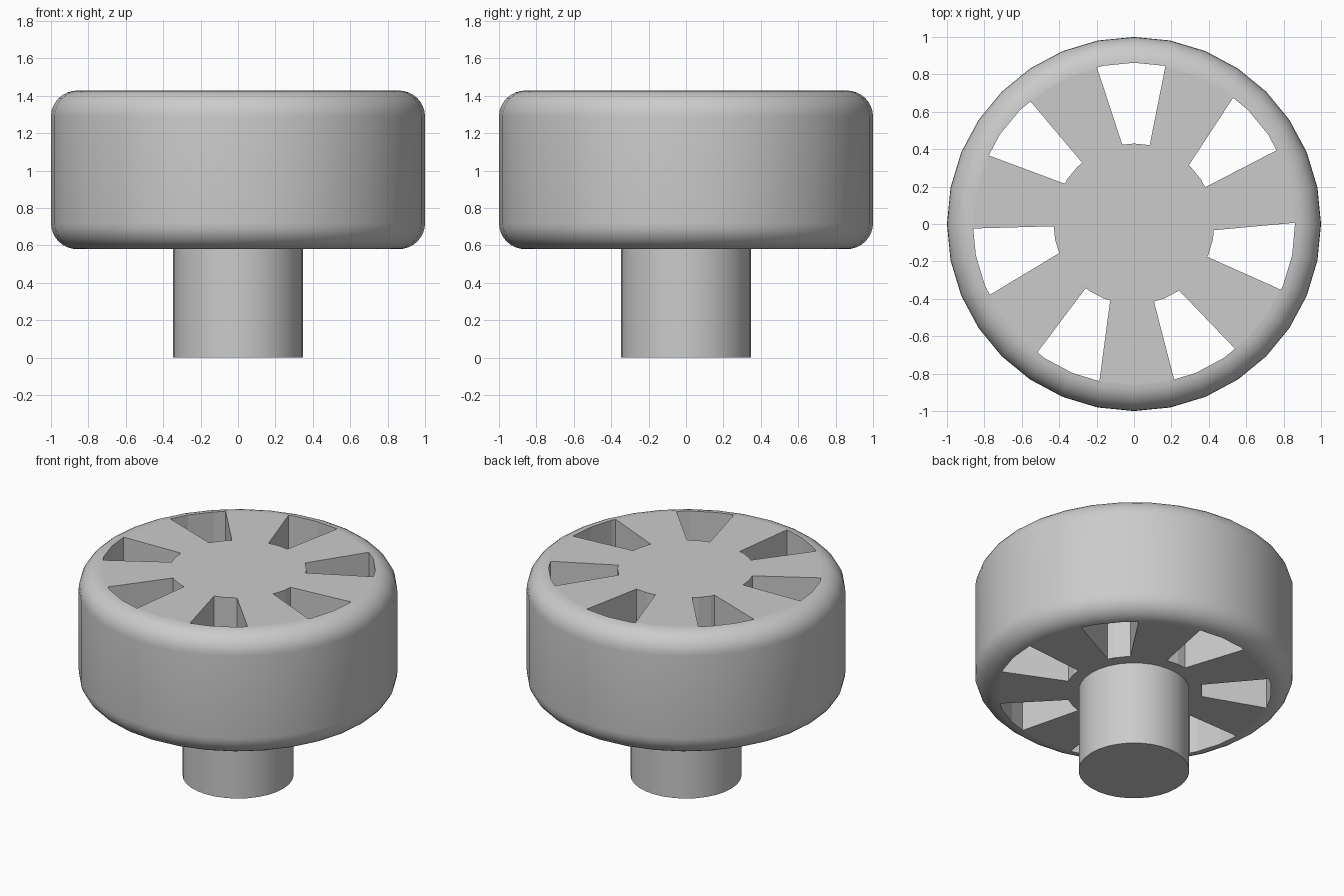
import bpy, bmesh, math
from mathutils import Matrix

SIDES = 32
STEP = math.tau / SIDES

if "Cube" in bpy.data.objects:
    bpy.data.objects.remove(bpy.data.objects["Cube"])

grey = bpy.data.materials.new("plain grey")
grey.use_nodes = True
COLOUR = (0.6, 0.6, 0.6, 1)
grey.diffuse_color = COLOUR
grey.node_tree.nodes["Principled BSDF"].inputs["Base Color"].default_value = COLOUR


def finish(name, bm):
    bmesh.ops.recalc_face_normals(bm, faces=bm.faces)
    mesh = bpy.data.meshes.new(name)
    bm.to_mesh(mesh)
    bm.free()
    mesh.materials.append(grey)
    obj = bpy.data.objects.new(name, mesh)
    bpy.context.collection.objects.link(obj)
    return obj


def cylinder(name, radius, bottom, top):
    bm = bmesh.new()
    bmesh.ops.create_cone(bm, cap_ends=True, segments=SIDES, radius1=radius, radius2=radius,
                          depth=top - bottom, matrix=Matrix.Translation((0, 0, (top + bottom) / 2)))
    return finish(name, bm)


def arc(radius, start, end):
    """Points along a faceted circle, from one angle to another."""
    corners = [k * STEP for k in range(-SIDES, 2 * SIDES) if start + 0.01 < k * STEP < end - 0.01]
    points = []
    for a in [start, *corners, end]:
        r = radius * math.cos(STEP / 2) / math.cos(a % STEP - STEP / 2)
        points.append((r * math.cos(a), r * math.sin(a)))
    return points


def activate(obj):
    bpy.ops.object.select_all(action="DESELECT")
    obj.select_set(True)
    bpy.context.view_layer.objects.active = obj


# Wheel with rounded rims
wheel = cylinder("wheel", 1, 0.58, 1.428)
bevel = wheel.modifiers.new("rounded rims", "BEVEL")
bevel.width = 0.14
bevel.segments = 8

# Cutter for the seven slots, each flared on one side
bm = bmesh.new()
for i in range(7):
    turn = i * math.tau / 7
    start, inner_end, outer_end = (math.radians(d) + turn for d in (78.75, 98.4, 103.3))
    outline = arc(0.862, start, outer_end) + arc(0.43, start, inner_end)[::-1]
    face = bm.faces.new([bm.verts.new((x, y, 0.4)) for x, y in outline])
    extruded = bmesh.ops.extrude_face_region(bm, geom=[face], use_keep_orig=True)["geom"]
    bmesh.ops.translate(bm, vec=(0, 0, 1.2),
                        verts=[v for v in extruded if isinstance(v, bmesh.types.BMVert)])
cutter = finish("slot_cutter", bm)
cutter.hide_render = True

cut = wheel.modifiers.new("slots", "BOOLEAN")
cut.operation = "DIFFERENCE"
cut.solver = "EXACT"
cut.object = cutter
activate(wheel)
for name in [m.name for m in wheel.modifiers]:
    bpy.ops.object.modifier_apply(modifier=name)
bpy.data.objects.remove(cutter)

# Hub shaft under the wheel
hub = cylinder("hub_shaft", 0.348, 0, 0.6)

# Smooth round sides, flat caps and slot walls
for obj in (wheel, hub):
    activate(obj)
    bpy.ops.object.shade_smooth_by_angle(angle=math.radians(30))
for face in wheel.data.polygons:
    if abs(face.normal.z) > 0.999 or face.center.xy.length < 0.862:
        face.use_smooth = False
